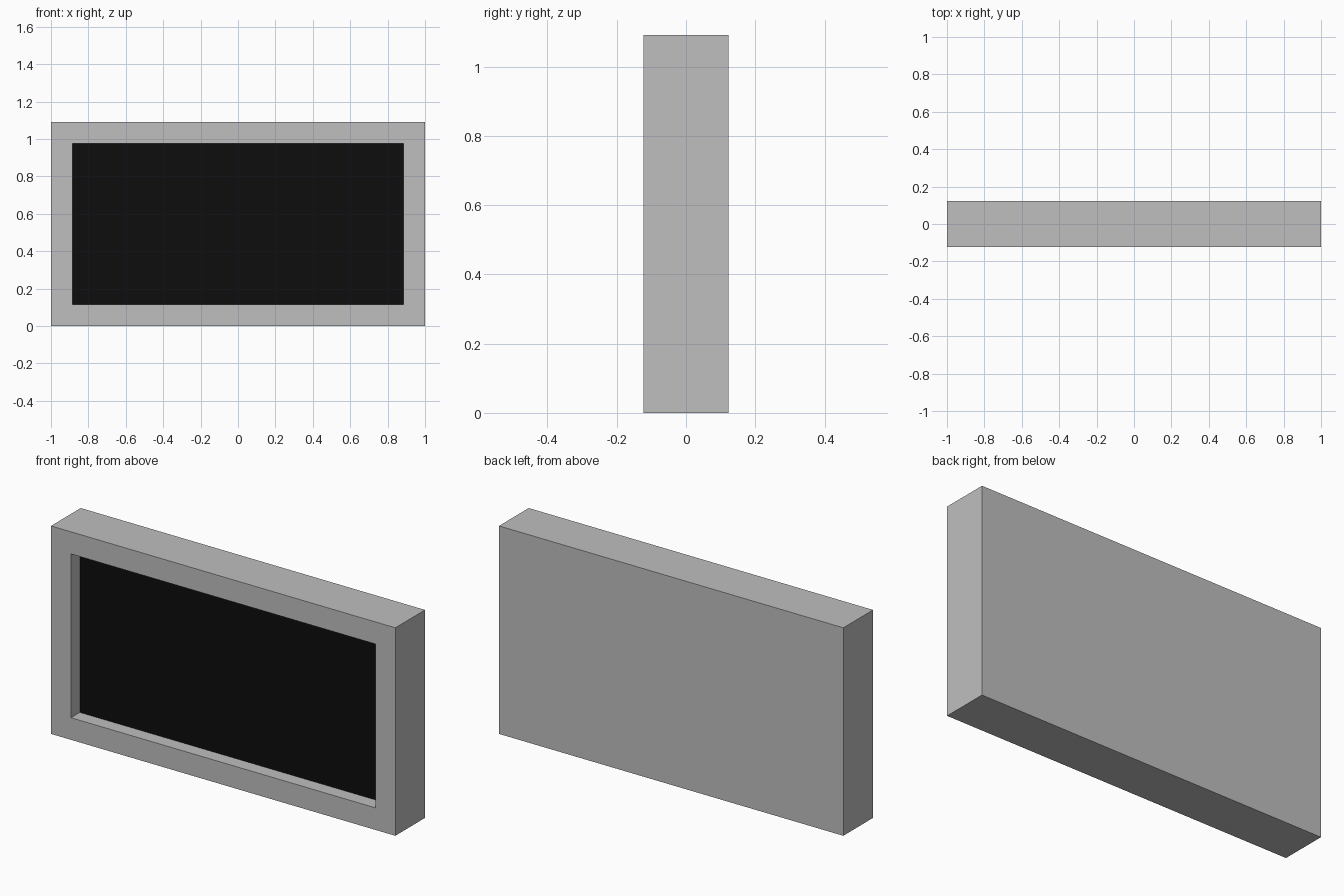
import bpy, bmesh
from mathutils import Vector

if "Cube" in bpy.data.objects:
    bpy.data.objects.remove(bpy.data.objects["Cube"])

W, D, H = 2.0, 0.246, 1.092      # overall size
BORDER, RECESS = 0.116, 0.073    # frame width and screen depth


def material(name, value):
    m = bpy.data.materials.new(name)
    m.diffuse_color = (value, value, value, 1)
    m.use_nodes = True
    m.node_tree.nodes["Principled BSDF"].inputs["Base Color"].default_value = m.diffuse_color
    return m


# Casing: a box standing on the ground
bm = bmesh.new()
bmesh.ops.create_cube(bm, size=1)
bmesh.ops.scale(bm, vec=(W, D, H), verts=bm.verts)
bmesh.ops.translate(bm, vec=(0, 0, H / 2), verts=bm.verts)

# Screen: inset the front face, push it back and colour it black
bm.normal_update()
front = min(bm.faces, key=lambda f: f.calc_center_median().y)
bmesh.ops.inset_region(bm, faces=[front], thickness=BORDER, use_even_offset=True)
ext = bmesh.ops.extrude_discrete_faces(bm, faces=[front])
screen = ext["faces"][0]
bmesh.ops.translate(bm, vec=Vector((0, RECESS, 0)), verts=screen.verts)
screen.material_index = 1
bmesh.ops.recalc_face_normals(bm, faces=bm.faces)

mesh = bpy.data.meshes.new("screen_casing")
bm.to_mesh(mesh)
bm.free()
mesh.materials.append(material("grey casing", 0.52))
mesh.materials.append(material("black screen", 0.004))
obj = bpy.data.objects.new("screen_casing", mesh)
bpy.context.collection.objects.link(obj)
